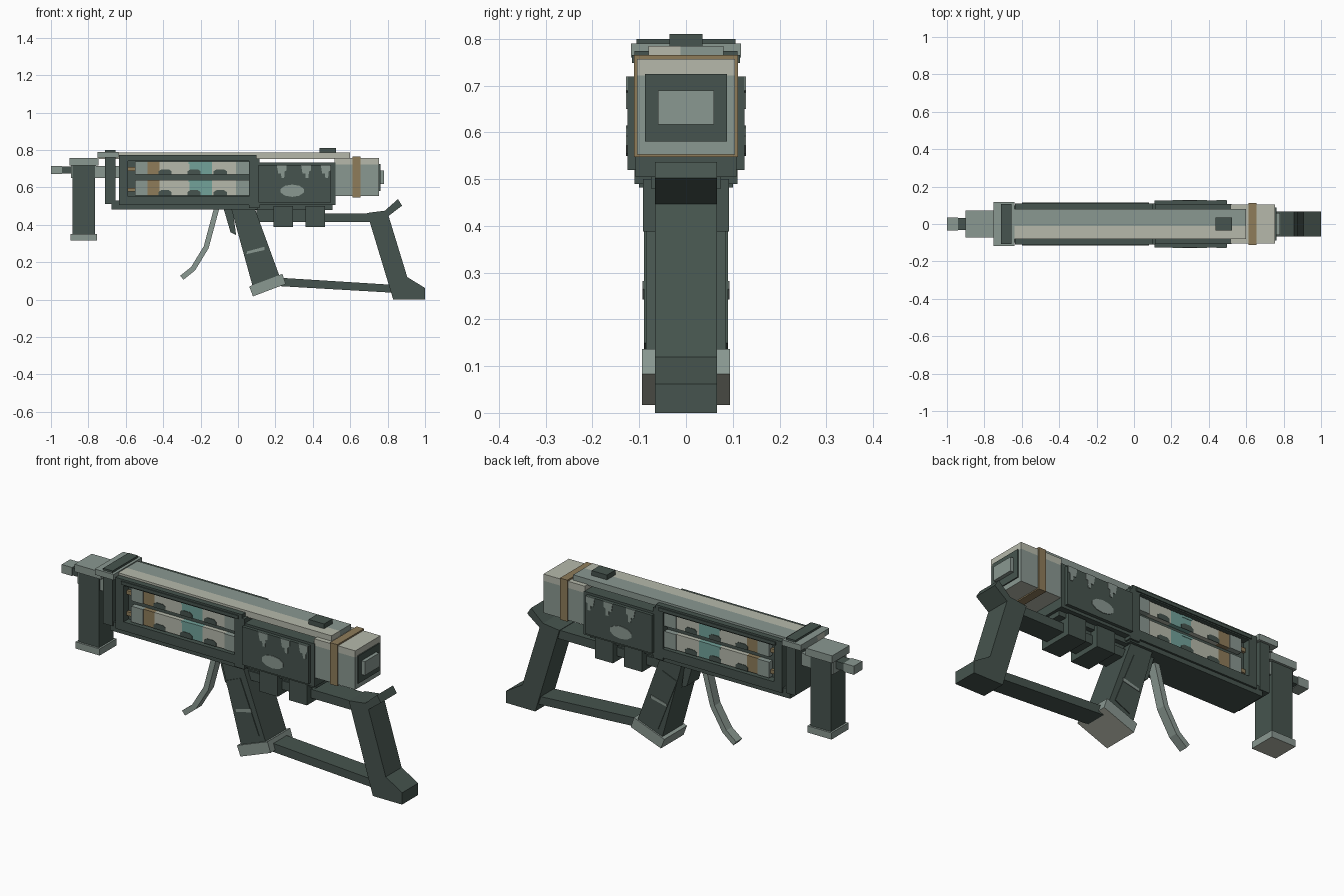
import bpy, bmesh, math
from mathutils import Vector

cube = bpy.data.objects.get("Cube")
if cube:
    bpy.data.objects.remove(cube, do_unlink=True)


def material(name, srgb):
    lin = [((c / 255 + 0.055) / 1.055) ** 2.4 for c in srgb] + [1.0]
    m = bpy.data.materials.new(name)
    m.use_nodes = True
    m.diffuse_color = lin
    m.node_tree.nodes["Principled BSDF"].inputs["Base Color"].default_value = lin
    return m


DARK = material("dark green grey", (70, 84, 78))
GREY = material("worn grey", (138, 152, 145))
CREAM = material("pale cream", (182, 185, 171))
TEAL = material("faded teal", (114, 162, 154))
BROWN = material("tan brown", (142, 124, 90))


def prism(name, pts, y0, y1, mat):
    """Extrude an x-z outline from y0 to y1."""
    bm = bmesh.new()
    face = bm.faces.new([bm.verts.new((x, y0, z)) for x, z in pts])
    ext = bmesh.ops.extrude_face_region(bm, geom=[face])
    moved = [g for g in ext["geom"] if isinstance(g, bmesh.types.BMVert)]
    bmesh.ops.translate(bm, verts=moved, vec=(0, y1 - y0, 0))
    bmesh.ops.recalc_face_normals(bm, faces=bm.faces[:])
    me = bpy.data.meshes.new(name)
    bm.to_mesh(me)
    bm.free()
    me.materials.append(mat)
    ob = bpy.data.objects.new(name, me)
    bpy.context.collection.objects.link(ob)
    return ob


def slab(name, pts, w, mat):
    return prism(name, pts, -w, w, mat)


def box(name, x0, x1, z0, z1, w, mat):
    return slab(name, [(x0, z0), (x1, z0), (x1, z1), (x0, z1)], w, mat)


def sides(name, pts, y0, y1, mat):
    """The same prism on both sides of the model."""
    prism(name + "_right", pts, -y1, -y0, mat)
    prism(name + "_left", pts, y0, y1, mat)


def rect(x0, x1, z0, z1):
    return [(x0, z0), (x1, z0), (x1, z1), (x0, z1)]


def paint(ob, mat, rule):
    ob.data.materials.append(mat)
    for p in ob.data.polygons:
        if rule(p.normal):
            p.material_index = len(ob.data.materials) - 1


def down(n):
    return n.z < -0.8


# Muzzle and front grip
box("muzzle_tip", -1.0, -0.94, 0.67, 0.715, 0.035, GREY)
box("muzzle_neck", -0.94, -0.88, 0.673, 0.712, 0.032, DARK)
box("front_block", -0.90, -0.745, 0.718, 0.757, 0.072, GREY)
box("front_block_core", -0.893, -0.76, 0.65, 0.72, 0.055, GREY)
box("barrel_link", -0.77, -0.62, 0.65, 0.715, 0.055, GREY)
box("front_grip", -0.885, -0.765, 0.345, 0.72, 0.06, DARK)
cap = box("front_grip_cap", -0.895, -0.755, 0.315, 0.35, 0.07, GREY)
paint(cap, CREAM, down)

# Front clamp
box("clamp_band", -0.71, -0.655, 0.51, 0.80, 0.106, DARK)
box("clamp_plate", -0.75, -0.64, 0.76, 0.79, 0.118, GREY)

# Top rail in two tones and the rear sight
prism("top_rail_right", rect(-0.75, 0.60, 0.752, 0.785), -0.08, -0.012, CREAM)
prism("top_rail_left", rect(-0.75, 0.60, 0.752, 0.785), -0.012, 0.08, GREY)
box("rear_sight", 0.435, 0.525, 0.783, 0.81, 0.035, DARK)

# Window frame around the power cells
box("lower_plate", -0.675, 0.105, 0.482, 0.53, 0.10, DARK)
box("frame_bottom", -0.635, 0.115, 0.505, 0.552, 0.11, DARK)
box("frame_top", -0.635, 0.10, 0.742, 0.774, 0.11, DARK)
box("frame_front_post", -0.635, -0.588, 0.51, 0.76, 0.11, DARK)
box("frame_rear_post", 0.058, 0.115, 0.49, 0.755, 0.11, DARK)
sides("frame_rib_top", rect(-0.60, 0.08, 0.748, 0.765), 0.11, 0.116, DARK)
box("cell_core", -0.60, 0.07, 0.54, 0.75, 0.07, DARK)

# Power cells: coloured bands, pins and dark chips, in two rows
bands = [(-0.485, -0.42, BROWN), (-0.42, -0.26, CREAM), (-0.26, -0.14, TEAL), (-0.14, -0.01, CREAM)]
for row, (z0, z1) in {"lower": (0.557, 0.64), "upper": (0.668, 0.738)}.items():
    for i, (x0, x1, mat) in enumerate(bands):
        box(f"cell_{row}_{i}", x0, x1, z0, z1, 0.093, mat)
    for x0, x1 in ((-0.552, -0.485), (-0.01, 0.06)):
        box(f"cell_end_{row}", x0, x1, z0, z1, 0.098, GREY)
    box(f"cell_pin_{row}", -0.59, -0.55, z0 + 0.02, z0 + 0.04, 0.085, BROWN)
    for x in (-0.39, -0.235, -0.095):
        chip = [(x - 0.035, z0), (x + 0.035, z0), (x + 0.035, z0 + 0.018),
                (x + 0.02, z0 + 0.028), (x - 0.02, z0 + 0.028), (x - 0.035, z0 + 0.018)]
        sides(f"chip_{row}", chip, 0.093, 0.096, DARK)
    sides(f"cell_seam_{row}", rect(-0.265, -0.205, z1 - 0.012, z1), 0.093, 0.095, TEAL)

# Receiver with side plates and worn patches
box("receiver", 0.10, 0.52, 0.505, 0.732, 0.108, DARK)
sides("side_plate", rect(0.11, 0.497, 0.52, 0.72), 0.108, 0.125, DARK)
patch = [(0.29 + 0.065 * math.cos(a), 0.582 + 0.033 * math.sin(a))
         for a in [math.tau * (i + 0.5) / 10 for i in range(10)]]
sides("worn_patch", patch, 0.125, 0.128, GREY)
for x in (0.235, 0.365, 0.47):
    drip = [(x - 0.028, 0.72), (x - 0.02, 0.675), (x - 0.005, 0.675), (x - 0.003, 0.65),
            (x + 0.012, 0.65), (x + 0.014, 0.685), (x + 0.025, 0.69), (x + 0.025, 0.72)]
    sides("worn_drip", drip, 0.125, 0.128, GREY)

# Rear block with band and end port
box_rear = box("rear_block", 0.515, 0.755, 0.553, 0.722, 0.105, GREY)
paint(box_rear, CREAM, down)
box("rear_block_top", 0.515, 0.755, 0.722, 0.757, 0.105, CREAM)
box("rear_band", 0.612, 0.655, 0.547, 0.765, 0.111, BROWN)
box("end_port", 0.75, 0.761, 0.58, 0.725, 0.088, DARK)
box("end_plug", 0.755, 0.78, 0.617, 0.69, 0.06, GREY)

# Underside strip and hanging blocks
box("under_strip", 0.0, 0.505, 0.48, 0.51, 0.075, DARK)
for i, x in enumerate((0.19, 0.36)):
    box(f"under_block_{i}", x, x + 0.105, 0.388, 0.50, 0.092, DARK)

# Pistol grip, inset panel and base
slab("pistol_grip", [(-0.04, 0.50), (0.085, 0.50), (0.222, 0.125), (0.08, 0.065)], 0.086, DARK)
slab("grip_front_ridge", [(-0.078, 0.49), (-0.03, 0.49), (-0.01, 0.345), (-0.04, 0.36)], 0.05, DARK)
sides("grip_panel", [(-0.01, 0.39), (0.075, 0.425), (0.185, 0.15), (0.10, 0.11)], 0.086, 0.09, DARK)
sides("grip_stripe", [(0.045, 0.243), (0.05, 0.258), (0.14, 0.282), (0.143, 0.265)], 0.09, 0.093, GREY)
base = slab("grip_base", [(0.06, 0.07), (0.08, 0.017), (0.255, 0.083), (0.237, 0.137)], 0.094, GREY)
paint(base, CREAM, down)

# Bent trigger lever
path = [Vector(p) for p in ((-0.115, 0.485), (-0.17, 0.28), (-0.24, 0.165), (-0.30, 0.117))]
front, back = [], []
for i, p in enumerate(path):
    d = (path[min(i + 1, 3)] - path[max(i - 1, 0)]).normalized()
    n = Vector((-d.y, d.x)) * 0.014
    front.append(tuple(p + n))
    back.append(tuple(p - n))
slab("trigger_lever", front + back[::-1], 0.024, GREY)

# Skeleton stock
box("stock_top_bar", 0.08, 0.74, 0.414, 0.46, 0.058, DARK)
box("stock_top_step", 0.10, 0.36, 0.455, 0.485, 0.05, DARK)
slab("stock_lower_bar", [(0.20, 0.118), (0.20, 0.073), (0.84, 0.036), (0.84, 0.078)], 0.055, DARK)
slab("stock_butt", [(0.69, 0.463), (0.785, 0.475), (0.855, 0.537), (0.877, 0.502), (0.805, 0.447),
                    (0.905, 0.12), (1.0, 0.062), (1.0, 0.0), (0.83, 0.0), (0.70, 0.43)], 0.066, DARK)
